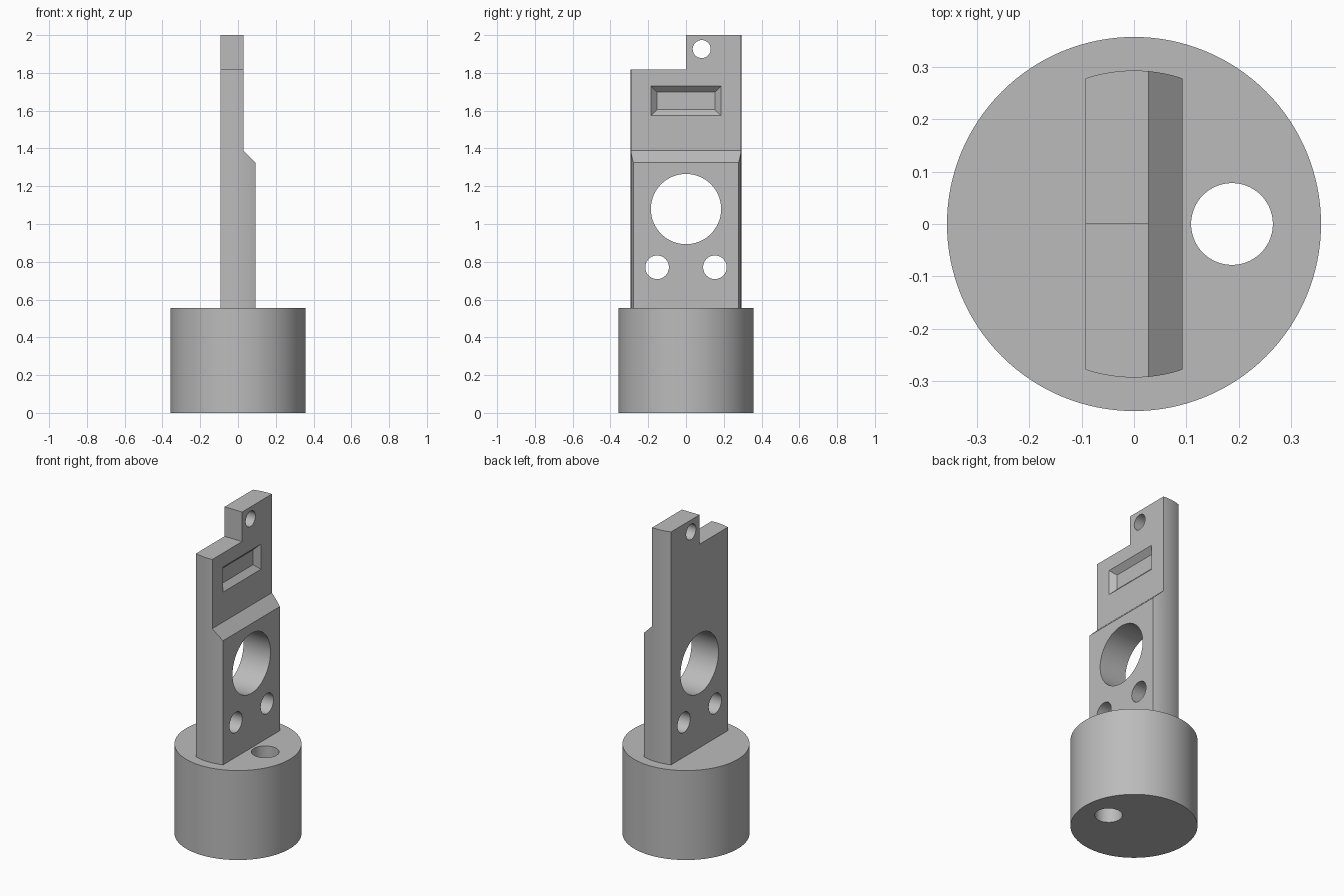
import bpy
import bmesh
from math import pi, radians

if "Cube" in bpy.data.objects:
    bpy.data.objects.remove(bpy.data.objects["Cube"], do_unlink=True)

grey = bpy.data.materials.new("machined grey")
grey.use_nodes = True
grey.diffuse_color = (0.5, 0.5, 0.5, 1)
grey.node_tree.nodes["Principled BSDF"].inputs["Base Color"].default_value = (0.5, 0.5, 0.5, 1)

BASE_R, BASE_H = 0.357, 0.555
ROD_R = 0.293            # round bar that the blade is milled from
HALF, STEP_X = 0.0926, 0.028
TOP, NOTCH_Z = 2.0, 1.817


def cylinder(name, radius, depth, location, axis="Z", sides=128):
    rotation = (0, pi / 2, 0) if axis == "X" else (0, 0, 0)
    bpy.ops.mesh.primitive_cylinder_add(vertices=sides, radius=radius, depth=depth,
                                        location=location, rotation=rotation)
    obj = bpy.context.object
    obj.name = name
    return obj


def solid(name, loops):
    """Loft a closed solid through matching vertex loops."""
    bm = bmesh.new()
    rings = [[bm.verts.new(p) for p in loop] for loop in loops]
    for a, b in zip(rings, rings[1:]):
        for i in range(len(a)):
            j = (i + 1) % len(a)
            bm.faces.new((a[i], a[j], b[j], b[i]))
    bm.faces.new(rings[0])
    bm.faces.new(rings[-1])
    bmesh.ops.recalc_face_normals(bm, faces=bm.faces)
    mesh = bpy.data.meshes.new(name)
    bm.to_mesh(mesh)
    bm.free()
    obj = bpy.data.objects.new(name, mesh)
    bpy.context.collection.objects.link(obj)
    return obj


def combine(target, tool, operation="DIFFERENCE"):
    tool.hide_render = True
    mod = target.modifiers.new(operation, "BOOLEAN")
    mod.operation = operation
    mod.solver = "EXACT"
    mod.object = tool
    bpy.context.view_layer.objects.active = target
    bpy.ops.object.modifier_apply(modifier=mod.name)
    bpy.data.objects.remove(tool, do_unlink=True)


def finish(obj):
    obj.data.materials.clear()
    obj.data.materials.append(grey)
    bpy.ops.object.select_all(action="DESELECT")
    obj.select_set(True)
    bpy.context.view_layer.objects.active = obj
    bpy.ops.object.shade_smooth_by_angle(angle=radians(25))


def rectangle(x, half_y, half_z, z):
    return [(x, sy * half_y, z + sz * half_z)
            for sy, sz in ((-1, -1), (1, -1), (1, 1), (-1, 1))]


# Round base with an off-centre vertical hole
base = cylinder("round_base", BASE_R, BASE_H, (0, 0, BASE_H / 2))
combine(base, cylinder("base_hole", 0.078, 2, (0.187, 0, 0)))
finish(base)

# Stepped blade: side profile intersected with a round bar
low = BASE_H - 0.005
profile = [(-HALF, low), (HALF, low), (HALF, 1.325), (STEP_X, 1.388),
           (STEP_X, TOP), (-HALF, TOP)]
blade = solid("stepped_blade", [[(x, y, z) for x, z in profile] for y in (-0.5, 0.5)])
combine(blade, cylinder("round_bar", ROD_R, 4, (0, 0, 1), sides=192), "INTERSECT")

# Notch that leaves a tab on one side of the top
notch = solid("notch", [[(x, y, z) for x, y in ((-1, -1), (1, -1), (1, 0), (-1, 0))]
                        for z in (NOTCH_Z, 3)])
combine(blade, notch)

# Cross holes: large bore, mounting pair, tab hole
for y, z, radius in ((0, 1.079, 0.186), (-0.153, 0.771, 0.0625),
                     (0.153, 0.771, 0.0625), (0.083, 1.926, 0.0476)):
    combine(blade, cylinder("cross_hole", radius, 1, (0, y, z), "X", 96))

# Tapered pocket, flaring at the same slope past the face
depth, extra = 0.032, 0.01
combine(blade, solid("pocket", [
    rectangle(STEP_X - depth, 0.153, 0.046, 1.652),
    rectangle(STEP_X + extra, 0.185 + extra, 0.078 + extra, 1.652)]))
finish(blade)
